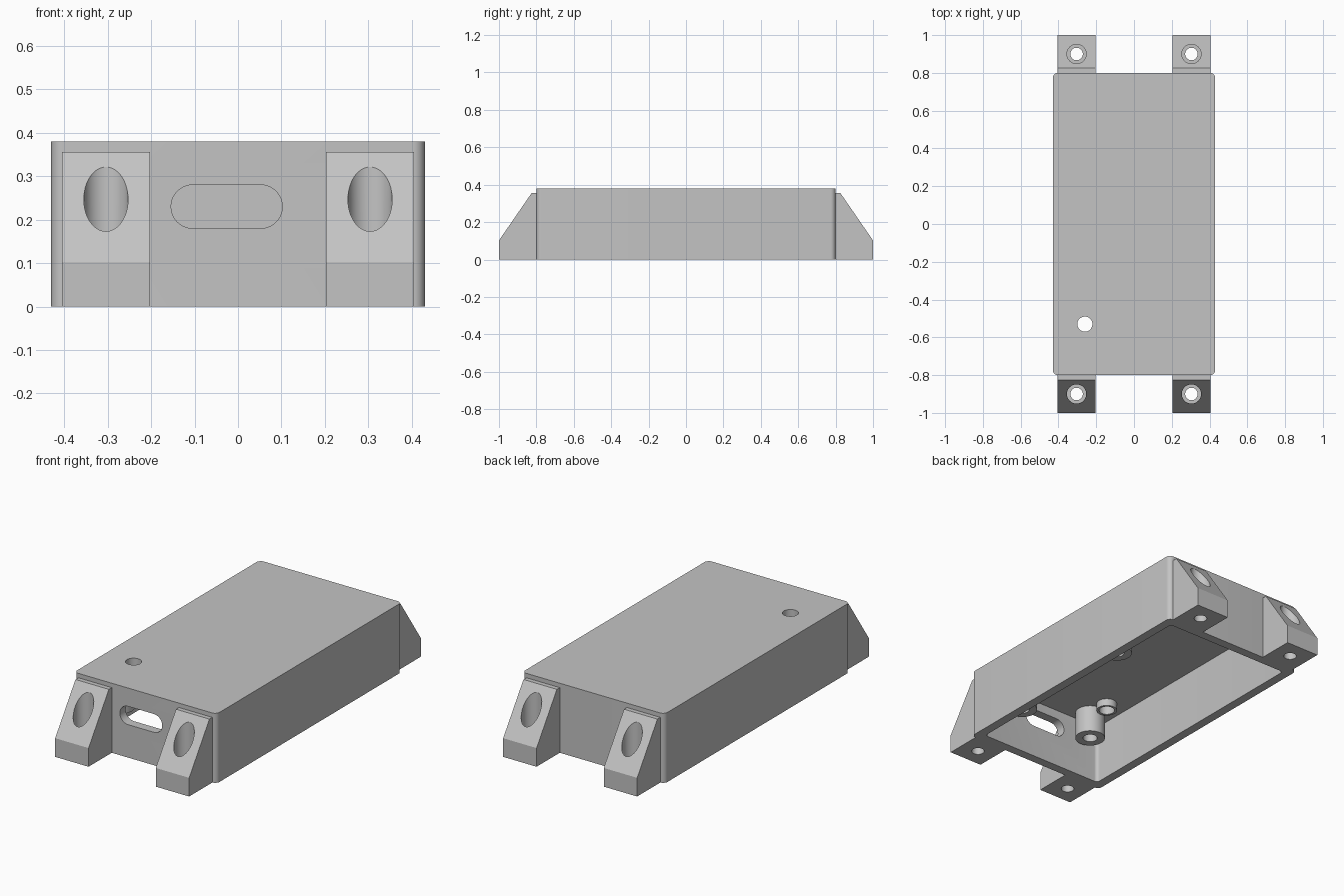
import bpy, bmesh, math
from mathutils import Matrix, Vector

if "Cube" in bpy.data.objects:
    bpy.data.objects.remove(bpy.data.objects["Cube"], do_unlink=True)

# One plain grey for the whole enclosure
grey = bpy.data.materials.new("plain grey")
grey.use_nodes = True
colour = (0.55, 0.55, 0.55, 1)
grey.diffuse_color = colour
grey.node_tree.nodes["Principled BSDF"].inputs["Base Color"].default_value = colour


def make_object(name, bm):
    bmesh.ops.recalc_face_normals(bm, faces=bm.faces)
    mesh = bpy.data.meshes.new(name)
    bm.to_mesh(mesh)
    bm.free()
    mesh.materials.append(grey)
    obj = bpy.data.objects.new(name, mesh)
    bpy.context.collection.objects.link(obj)
    return obj


def extrude(name, points, direction):
    """Solid prism from a closed outline."""
    bm = bmesh.new()
    face = bm.faces.new([bm.verts.new(p) for p in points])
    result = bmesh.ops.extrude_face_region(bm, geom=[face], use_keep_orig=True)
    moved = [v for v in result["geom"] if isinstance(v, bmesh.types.BMVert)]
    bmesh.ops.translate(bm, verts=moved, vec=Vector(direction))
    return make_object(name, bm)


def rounded_outline(half_w, half_h, radius, steps):
    """Rounded rectangle as 2D points."""
    points = []
    for i, (sx, sy) in enumerate(((1, 1), (-1, 1), (-1, -1), (1, -1))):
        for k in range(steps + 1):
            a = (i + k / steps) * math.pi / 2
            points.append((sx * (half_w - radius) + radius * math.cos(a),
                           sy * (half_h - radius) + radius * math.sin(a)))
    return points


def rounded_block(name, half_w, half_d, radius, bottom, top):
    outline = rounded_outline(half_w, half_d, radius, 8)
    return extrude(name, [(x, y, bottom) for x, y in outline], (0, 0, top - bottom))


def cylinder(name, x, y, radius, bottom, top):
    bm = bmesh.new()
    bmesh.ops.create_cone(bm, cap_ends=True, segments=48, radius1=radius, radius2=radius,
                          depth=top - bottom,
                          matrix=Matrix.Translation((x, y, (bottom + top) / 2)))
    return make_object(name, bm)


def lathe(name, x, y, profile):
    """Spin a radius/height profile around an upright axis."""
    bm = bmesh.new()
    verts = [bm.verts.new((r, 0, z)) for r, z in profile]
    edges = [bm.edges.new(pair) for pair in zip(verts, verts[1:])]
    bmesh.ops.spin(bm, geom=verts + edges, cent=(0, 0, 0), axis=(0, 0, 1),
                   angle=math.tau, steps=40)
    bmesh.ops.remove_doubles(bm, verts=bm.verts, dist=0.0001)
    bmesh.ops.translate(bm, verts=bm.verts, vec=(x, y, 0))
    return make_object(name, bm)


def cut(obj, cutters):
    """Subtract the cutters, then discard them."""
    for cutter in cutters:
        cutter.hide_render = True
        mod = obj.modifiers.new("cut", "BOOLEAN")
        mod.operation, mod.solver, mod.object = "DIFFERENCE", "EXACT", cutter
    graph = bpy.context.evaluated_depsgraph_get()
    mesh = bpy.data.meshes.new_from_object(obj.evaluated_get(graph))
    obj.modifiers.clear()
    obj.data = mesh
    for cutter in cutters:
        bpy.data.objects.remove(cutter, do_unlink=True)
    return obj


parts = []
ceiling = 0.33
vent_x, vent_y = -0.26, -0.53

# Open-bottomed shell with a cable slot in the front and a hole in the lid
shell = rounded_block("enclosure_shell", 0.43, 0.8, 0.027, 0, 0.38)
cavity = rounded_block("cavity_cutter", 0.38, 0.75, 0.02, -0.1, ceiling)
slot_outline = rounded_outline(0.128, 0.05, 0.0499, 10)
slot = extrude("slot_cutter", [(x - 0.026, -0.9, z + 0.23) for x, z in slot_outline], (0, 0.2, 0))
vent = cylinder("lid_hole_cutter", vent_x, vent_y, 0.04, 0.2, 0.5)
parts.append(cut(shell, [cavity, slot, vent]))

# Four sloped mounting lugs with counterbored screw holes
lug_profile = [(0.8, 0), (1, 0), (1, 0.102), (0.825, 0.356), (0.8, 0.356)]
for end, sy in (("front", -1), ("back", 1)):
    for side, sx in (("left", 1), ("right", -1)):
        lug = extrude(f"{end}_{side}_lug",
                      [(sx * 0.203, sy * y, z) for y, z in lug_profile], (sx * 0.202, 0, 0))
        bore = cylinder("bore_cutter", sx * 0.304, sy * 0.9, 0.051, 0.08, 0.6)
        screw = cylinder("screw_cutter", sx * 0.304, sy * 0.9, 0.033, -0.1, 0.2)
        parts.append(cut(lug, [bore, screw]))

# Three screw posts hanging from the ceiling
post_profile = [(0, 0.3), (0.037, 0.3), (0.037, 0.18), (0.077, 0.18), (0.077, ceiling)]
for name, x, y in (("front_right_post", -0.256, -0.66),
                   ("front_left_post", 0.205, -0.66),
                   ("middle_left_post", 0.205, 0.107)):
    parts.append(lathe(name, x, y, post_profile))

# Short collar around the lid hole
parts.append(lathe("lid_hole_collar", vent_x, vent_y,
                   [(0.04, ceiling), (0.04, 0.29), (0.053, 0.29), (0.053, ceiling)]))

# Smooth the round walls, keep the edges crisp
bpy.ops.object.select_all(action="DESELECT")
for part in parts:
    part.select_set(True)
bpy.context.view_layer.objects.active = parts[0]
bpy.ops.object.shade_smooth_by_angle(angle=math.radians(30))
